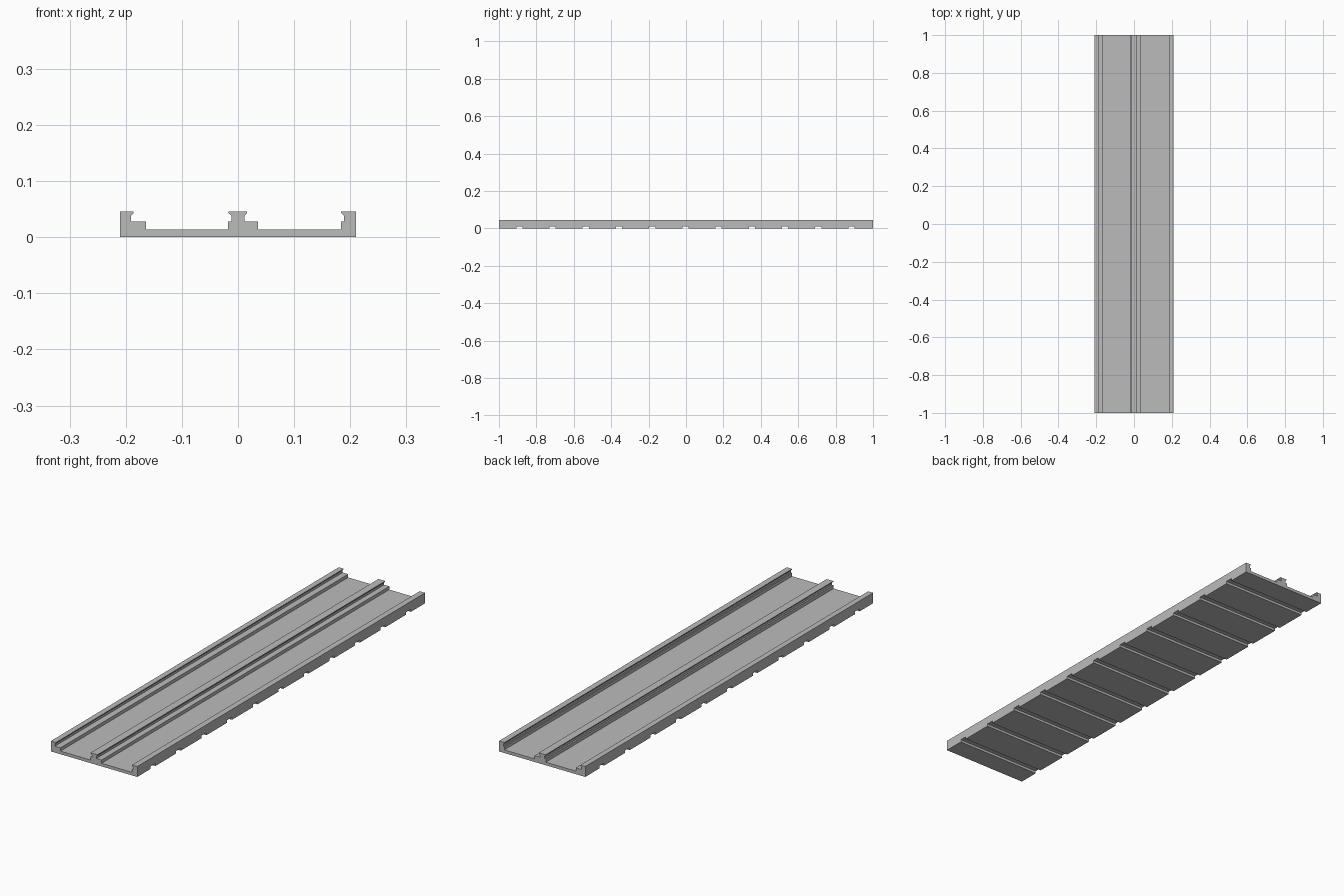
import bpy
import bmesh

cube = bpy.data.objects.get("Cube")
if cube:
    bpy.data.objects.remove(cube, do_unlink=True)

grey = bpy.data.materials.new("plain grey")
grey.use_nodes = True
colour = (0.5, 0.5, 0.5, 1)
grey.diffuse_color = colour
grey.node_tree.nodes["Principled BSDF"].inputs["Base Color"].default_value = colour

HALF_WIDTH, HALF_LENGTH = 0.21, 1.0
FLOOR, LEDGE, NECK, LIP, TOP = 0.0135, 0.028, 0.038, 0.043, 0.046


def prism(name, outline, axis, start, end):
    """Extrude a closed outline along x or y."""
    bm = bmesh.new()
    place = (lambda a, b: (a, start, b)) if axis == "y" else (lambda a, b: (start, a, b))
    face = bm.faces.new([bm.verts.new(place(a, b)) for a, b in outline])
    moved = bmesh.ops.extrude_face_region(bm, geom=[face])["geom"]
    offset = (0, end - start, 0) if axis == "y" else (end - start, 0, 0)
    bmesh.ops.translate(bm, vec=offset, verts=[v for v in moved if isinstance(v, bmesh.types.BMVert)])
    bmesh.ops.recalc_face_normals(bm, faces=bm.faces)
    mesh = bpy.data.meshes.new(name)
    bm.to_mesh(mesh)
    bm.free()
    mesh.materials.append(grey)
    obj = bpy.data.objects.new(name, mesh)
    bpy.context.collection.objects.link(obj)
    return obj


def rail_side(lip, neck, ledge):
    """Lipped side of a rail, listed from its top down to the floor."""
    return [(lip, TOP), (lip, LIP), (neck, NECK), (neck, LEDGE), (ledge, LEDGE), (ledge, FLOOR)]


# Channelled track: side walls, a centre rail and ledges of unequal width
outline = [(-HALF_WIDTH, 0), (-HALF_WIDTH, TOP)]
outline += rail_side(-0.186, -0.191, -0.164)
outline += reversed(rail_side(-0.017, -0.0115, -0.018))
outline += rail_side(0.016, 0.0115, 0.036)
outline += reversed(rail_side(0.184, 0.189, 0.184))
outline += [(HALF_WIDTH, TOP), (HALF_WIDTH, 0)]
track = prism("track", outline, "y", -HALF_LENGTH, HALF_LENGTH)

# Evenly spaced grooves across the underside
for i in range(-5, 6):
    y = -0.003 + i * 0.1776
    notch = [(y - 0.0165, -0.02), (y - 0.0165, 0.011), (y + 0.0165, 0.011), (y + 0.0165, -0.02)]
    cutter = prism("groove_cutter", notch, "x", -0.3, 0.3)
    cutter.hide_render = True
    cut = track.modifiers.new("groove", "BOOLEAN")
    cut.operation = "DIFFERENCE"
    cut.solver = "EXACT"
    cut.object = cutter

# Bake the cuts and remove the cutters
bpy.context.view_layer.update()
baked = bpy.data.meshes.new_from_object(track.evaluated_get(bpy.context.evaluated_depsgraph_get()))
cutters = [m.object for m in track.modifiers]
track.modifiers.clear()
track.data = baked
for cutter in cutters:
    bpy.data.objects.remove(cutter, do_unlink=True)
